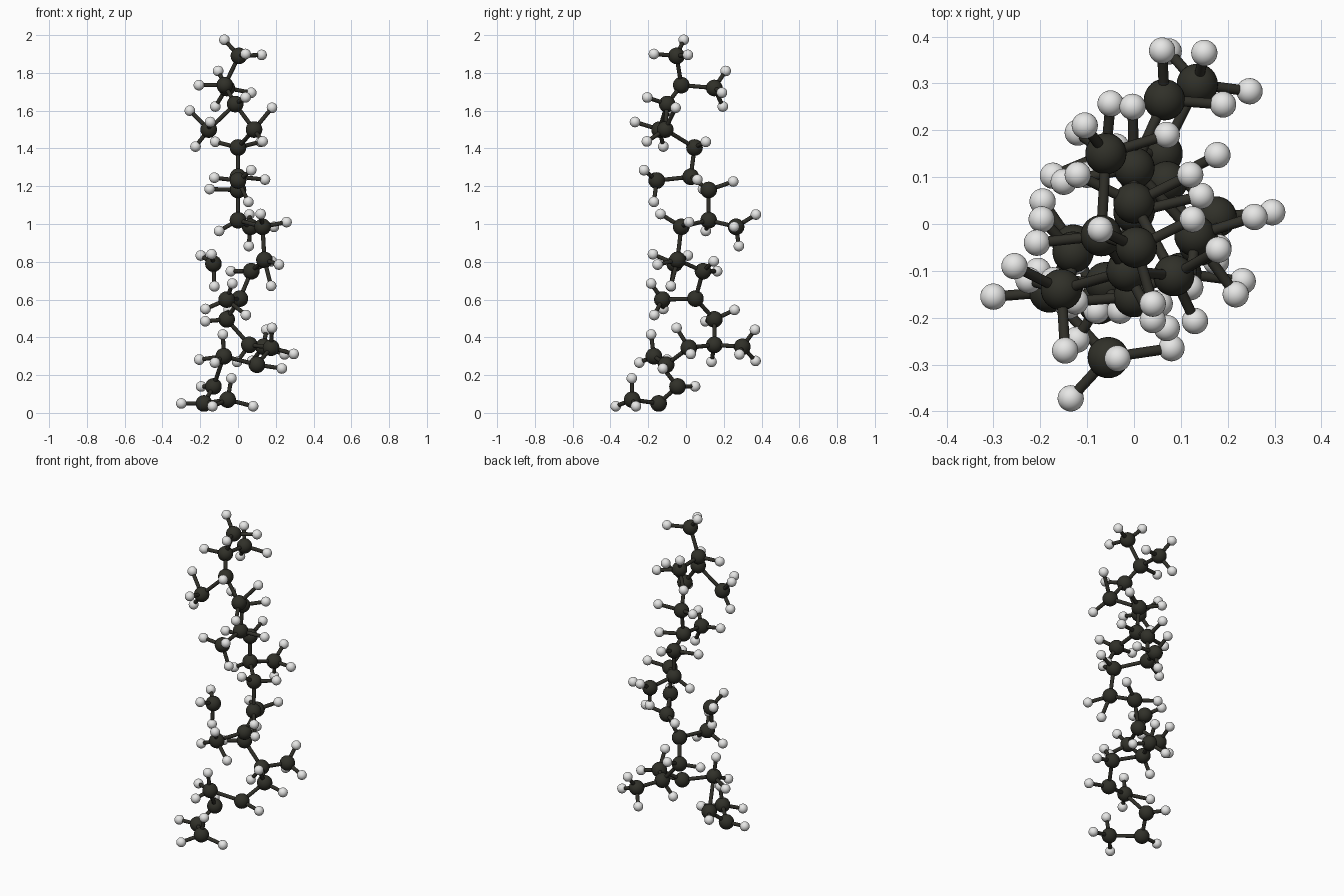
import bpy, bmesh, math
from mathutils import Vector, Matrix

R_CARBON, R_HYDROGEN, R_BOND, CH = 0.044, 0.028, 0.011, 0.12


def material(name, rgb):
    m = bpy.data.materials.new(name)
    m.diffuse_color = (*rgb, 1)
    return m


def finish(name, bm, mat):
    me = bpy.data.meshes.new(name)
    bm.to_mesh(me)
    bm.free()
    for p in me.polygons:
        p.use_smooth = True
    me.materials.append(mat)
    bpy.context.collection.objects.link(bpy.data.objects.new(name, me))


def spheres(name, centres, radius, mat):
    bm = bmesh.new()
    for c in centres:
        bmesh.ops.create_uvsphere(bm, u_segments=32, v_segments=16, radius=radius,
                                  matrix=Matrix.Translation(c))
    finish(name, bm, mat)


def rods(name, pairs, mat):
    bm = bmesh.new()
    for a, b in pairs:
        d = b - a
        mtx = Matrix.Translation((a + b) / 2) @ d.to_track_quat('Z', 'Y').to_matrix().to_4x4()
        bmesh.ops.create_cone(bm, cap_ends=False, segments=16, radius1=R_BOND,
                              radius2=R_BOND, depth=d.length, matrix=mtx)
    finish(name, bm, mat)


# backbone carbons, top to bottom
chain = [Vector(c) for c in (
    (-.07, -.025, 1.735), (-.015, -.10, 1.635), (.085, -.11, 1.50), (0, .045, 1.405),
    (0, .025, 1.25), (0, .12, 1.18), (0, .12, 1.02), (.13, -.025, .985),
    (.14, -.045, .81), (.07, .09, .75), (.01, .05, .605), (-.06, .15, .495),
    (.06, .15, .36), (.175, .015, .345), (.10, -.105, .255),
    (-.13, -.045, .14), (-.18, -.145, .05))]

# side groups: backbone index, carbon, hydrogens (one alone only sets the twist)
methyls = [
    (0, (.005, -.05, 1.89), [(-.072, -.012, 1.975), (.04, -.17, 1.9), (.125, .01, 1.895)]),
    (0, (-.06, .15, 1.72), [(-.105, .21, 1.81), (.07, .19, 1.695), (-.12, .195, 1.622)]),
    (1, (-.155, -.14, 1.50), [(-.147, -.27, 1.54), (-.255, -.09, 1.60), (-.225, -.12, 1.41)]),
    (4, (0, -.155, 1.23), [(.07, -.222, 1.285), (.055, -.17, 1.117), (-.125, -.165, 1.245)]),
    (6, (.065, .265, .985), [(.06, .37, 1.05), (.057, .28, .883), (.19, .255, .985)]),
    (10, (-.06, -.125, .60), [(-.03, -.185, .685), (-.172, -.12, .55), (.042, -.168, .518)]),
    (12, (.135, .298, .35), [(.15, .365, .44)]),
    (14, (-.075, -.17, .30), [(-.08, -.185, .415), (-.205, -.10, .282), (-.122, -.247, .266)]),
    (16, (-.055, -.285, .07), [(-.035, -.287, .183), (.08, -.265, .035), (-.135, -.372, .035)])]

# hydrogens held directly by the backbone
backbone_h = {
    0: [(-.207, -.04, 1.735)],
    1: [(.04, -.205, 1.67)],
    2: [(.13, -.207, 1.437), (.18, -.055, 1.615)],
    3: [(-.12, .105, 1.435), (.12, .105, 1.435)],
    4: [(.143, .06, 1.235)],
    5: [(-.003, .25, 1.225), (-.15, .09, 1.185)],
    6: [(-.10, .105, .963)],
    7: [(.257, .015, 1.01), (.12, -.135, 1.053)],
    8: [(.217, -.15, .785), (.175, -.08, .672)],
    9: [(.178, .147, .803), (-.038, .165, .75)],
    11: [(-.05, .257, .545), (-.173, .103, .485)],
    12: [(-.005, .135, .27)],
    13: [(.295, .025, .312), (.18, -.05, .45)],
    14: [(.232, -.122, .235)],
    15: [(-.195, .048, .14)],
    16: [(-.30, -.155, .05)]}

carbons, hydrogens = list(chain), []
# the backbone has one open gap near the bottom
bonds = [(a, b) for i, (a, b) in enumerate(zip(chain, chain[1:])) if i != 14]


def attach(carbon, centres):
    for h in map(Vector, centres):
        hydrogens.append(h)
        bonds.append((carbon, h))


for i, hs in backbone_h.items():
    attach(chain[i], hs)

for i, c, hs in methyls:
    c = Vector(c)
    carbons.append(c)
    bonds.append((chain[i], c))
    if len(hs) == 1:
        axis = (c - chain[i]).normalized()
        p = Vector(hs[0]) - c
        p = (p - axis * p.dot(axis)).normalized()
        for k in (1, 2):
            d = Matrix.Rotation(k * math.tau / 3, 3, axis) @ p
            hs.append(c + CH * (0.33 * axis + 0.94 * d))
    attach(c, hs)

# the lower fragment hangs from the lowest side group
bonds.append((chain[15], Vector(methyls[7][1])))

# loose group beside the chain
loose = Vector((-.13, -.06, .79))
carbons.append(loose)
attach(loose, [(-.125, -.08, .67), (-.197, .01, .833), (-.14, -.175, .84)])

spheres("carbon_atoms", carbons, R_CARBON, material("carbon black", (.03, .03, .022)))
spheres("hydrogen_atoms", hydrogens, R_HYDROGEN, material("pale grey", (.86, .86, .85)))
rods("bonds", bonds, material("bond dark", (.03, .029, .022)))
